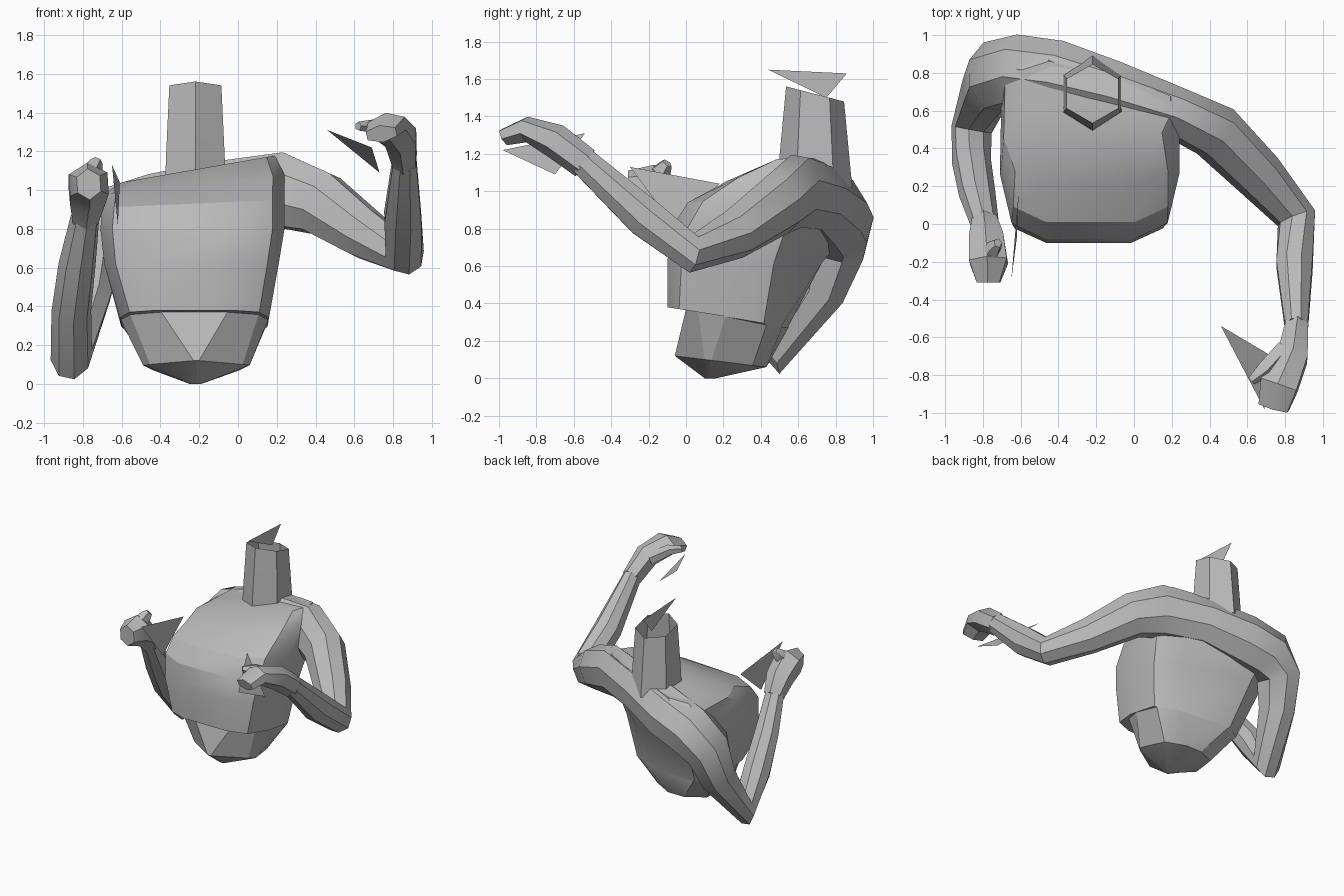
import bpy, bmesh, math
from mathutils import Vector

if "Cube" in bpy.data.objects:
    bpy.data.objects.remove(bpy.data.objects["Cube"])

grey = bpy.data.materials.new("plain_grey")
grey.use_nodes = True
grey.diffuse_color = (0.5, 0.5, 0.5, 1)
grey.node_tree.nodes["Principled BSDF"].inputs["Base Color"].default_value = (0.5, 0.5, 0.5, 1)


def finish(name, bm, angle=28):
    mesh = bpy.data.meshes.new(name)
    bm.to_mesh(mesh)
    bm.free()
    obj = bpy.data.objects.new(name, mesh)
    bpy.context.collection.objects.link(obj)
    mesh.materials.append(grey)
    bpy.ops.object.select_all(action="DESELECT")
    obj.select_set(True)
    bpy.context.view_layer.objects.active = obj
    bpy.ops.object.shade_smooth_by_angle(angle=math.radians(angle))


def loft(name, rings, cap_end=True, angle=28):
    """Skin a list of equally sized point rings."""
    bm = bmesh.new()
    loops = [[bm.verts.new(p) for p in ring] for ring in rings]
    n = len(loops[0])
    for a, b in zip(loops, loops[1:]):
        for i in range(n):
            j = (i + 1) % n
            bm.faces.new((a[i], a[j], b[j], b[i]))
    bm.faces.new(loops[0][::-1])
    if cap_end:
        bm.faces.new(loops[-1])
    bmesh.ops.recalc_face_normals(bm, faces=bm.faces)
    finish(name, bm, angle)


def limb(name, stations, sides=8):
    """Stations are (centre, half side, half height); the frame follows the path."""
    pts = [Vector(s[0]) for s in stations]
    up = Vector((0, 0, 1))
    rings = []
    for k, (_, w, h) in enumerate(stations):
        before = pts[k] - pts[k - 1] if k else Vector()
        after = pts[k + 1] - pts[k] if k + 1 < len(pts) else Vector()
        t = (before.normalized() + after.normalized()).normalized()
        up = (up - t * up.dot(t)).normalized()
        side = t.cross(up)
        grow = 1 / math.cos(math.pi / sides)
        angles = [(i + 0.5) * math.tau / sides for i in range(sides)]
        rings.append([pts[k] + grow * (side * w * math.cos(a) + up * h * math.sin(a))
                      for a in angles])
    loft(name, rings, angle=35)


def sheet(name, corners):
    bm = bmesh.new()
    bm.faces.new([bm.verts.new(c) for c in corners])
    finish(name, bm)


# Torso: stacked rounded outlines, stepped under the ribs, back turned to the right
levels = [  # z, x min, x max, y front, y back, back skew, roll, sag, front pinch
    (0.00, -0.25, -0.19, 0.10, 0.16, 0, 0, 0, 0),
    (0.12, -0.49, 0.06, -0.06, 0.43, 0, 0, 0.03, 0.9),
    (0.37, -0.605, 0.155, 0.00, 0.53, 0.03, 0, 0.05, 0.1),
    (0.38, -0.61, 0.16, -0.10, 0.53, 0.03, 0, 0.05, 0),
    (0.62, -0.69, 0.21, -0.10, 0.66, 0.11, 0, 0, 0),
    (0.80, -0.71, 0.24, -0.08, 0.78, 0.17, 0, 0, 0),
    (0.93, -0.70, 0.24, 0.01, 0.82, 0.17, 0.02, 0, 0),
    (1.03, -0.69, 0.24, 0.22, 0.82, 0.14, 0.05, 0, 0),
    (1.11, -0.60, 0.20, 0.45, 0.80, 0.10, 0.07, 0, 0),
]
rings = []
for z, x0, x1, y0, y1, skew, roll, sag, pinch in levels:
    half = [(0.5 * (1 - pinch), -1), (0.87, -0.8 + 0.5 * pinch), (1, -0.2),
            (0.98 - 0.2 * pinch, 0.7), (0.62 - 0.4 * pinch, 1)]
    rings.append([((x0 + x1) / 2 + u * (x1 - x0) / 2,
                   (y0 + y1) / 2 + v * (y1 - y0) / 2 - u * skew * max(0, v),
                   z + roll * u - sag * (v + 1))
                  for u, v in half + [(-u, v) for u, v in reversed(half)]])
loft("torso", rings)

# Neck: open six-sided tube, its rim sloping down to the back
neck = []
for z, rx, ry, slope in ((1.02, 0.18, 0.20, 0), (1.15, 0.175, 0.19, -0.2), (1.52, 0.155, 0.155, -0.26)):
    ring = []
    for i in range(6):
        a = math.pi / 2 + i * math.tau / 6
        dy = ry * math.sin(a)
        ring.append((-0.22 + rx * math.cos(a), 0.69 + dy, z + slope * dy))
    neck.append(ring)
loft("neck", neck, cap_end=False)
sheet("neck_sheet", [(-0.22, 0.44, 1.65), (-0.22, 0.75, 1.5), (-0.22, 0.86, 1.63)])

# Both arms and the shoulders as one run, from left wrist to right wrist:
# left arm reaches forward and up, right arm hangs back with its forearm folded up
limb("arms_and_shoulders", [
    ((0.86, -0.55, 1.16), 0.06, 0.075),
    ((0.85, -0.22, 0.86), 0.095, 0.105),
    ((0.86, 0.03, 0.67), 0.10, 0.10),
    ((0.66, 0.26, 0.77), 0.125, 0.125),
    ((0.43, 0.49, 0.93), 0.14, 0.16),
    ((0.22, 0.59, 1.00), 0.125, 0.19),
    ((-0.10, 0.70, 0.97), 0.15, 0.17),
    ((-0.40, 0.78, 0.89), 0.18, 0.19),
    ((-0.60, 0.81, 0.83), 0.18, 0.19),
    ((-0.74, 0.78, 0.71), 0.18, 0.15),
    ((-0.78, 0.71, 0.47), 0.14, 0.125),
    ((-0.86, 0.50, 0.15), 0.12, 0.10),
    ((-0.86, 0.33, 0.38), 0.10, 0.095),
    ((-0.83, 0.16, 0.62), 0.085, 0.09),
    ((-0.79, 0.00, 0.86), 0.065, 0.07),
])

# Left hand, palm down
limb("left_hand", [
    ((0.86, -0.54, 1.15), 0.06, 0.075),
    ((0.84, -0.70, 1.27), 0.08, 0.08),
    ((0.77, -0.85, 1.33), 0.10, 0.06),
    ((0.74, -0.97, 1.29), 0.08, 0.04),
], 6)
limb("left_thumb", [
    ((0.79, -0.66, 1.27), 0.04, 0.04),
    ((0.69, -0.77, 1.33), 0.04, 0.03),
    ((0.62, -0.83, 1.33), 0.02, 0.02),
], 5)
sheet("left_hand_sheet", [(0.46, -0.54, 1.31), (0.73, -0.7, 1.09), (0.69, -0.98, 1.22)])

# Right hand, closed
limb("right_hand", [
    ((-0.79, 0.01, 0.85), 0.065, 0.07),
    ((-0.78, -0.08, 0.96), 0.09, 0.09),
    ((-0.77, -0.20, 1.03), 0.10, 0.10),
    ((-0.77, -0.31, 1.03), 0.06, 0.07),
], 6)
limb("right_finger", [
    ((-0.77, -0.18, 1.06), 0.04, 0.05),
    ((-0.74, -0.12, 1.12), 0.035, 0.04),
    ((-0.72, -0.10, 1.15), 0.02, 0.025),
], 5)
sheet("right_hand_sheet", [(-0.65, -0.3, 1.13), (-0.61, 0.18, 1.04), (-0.62, -0.07, 0.82)])
